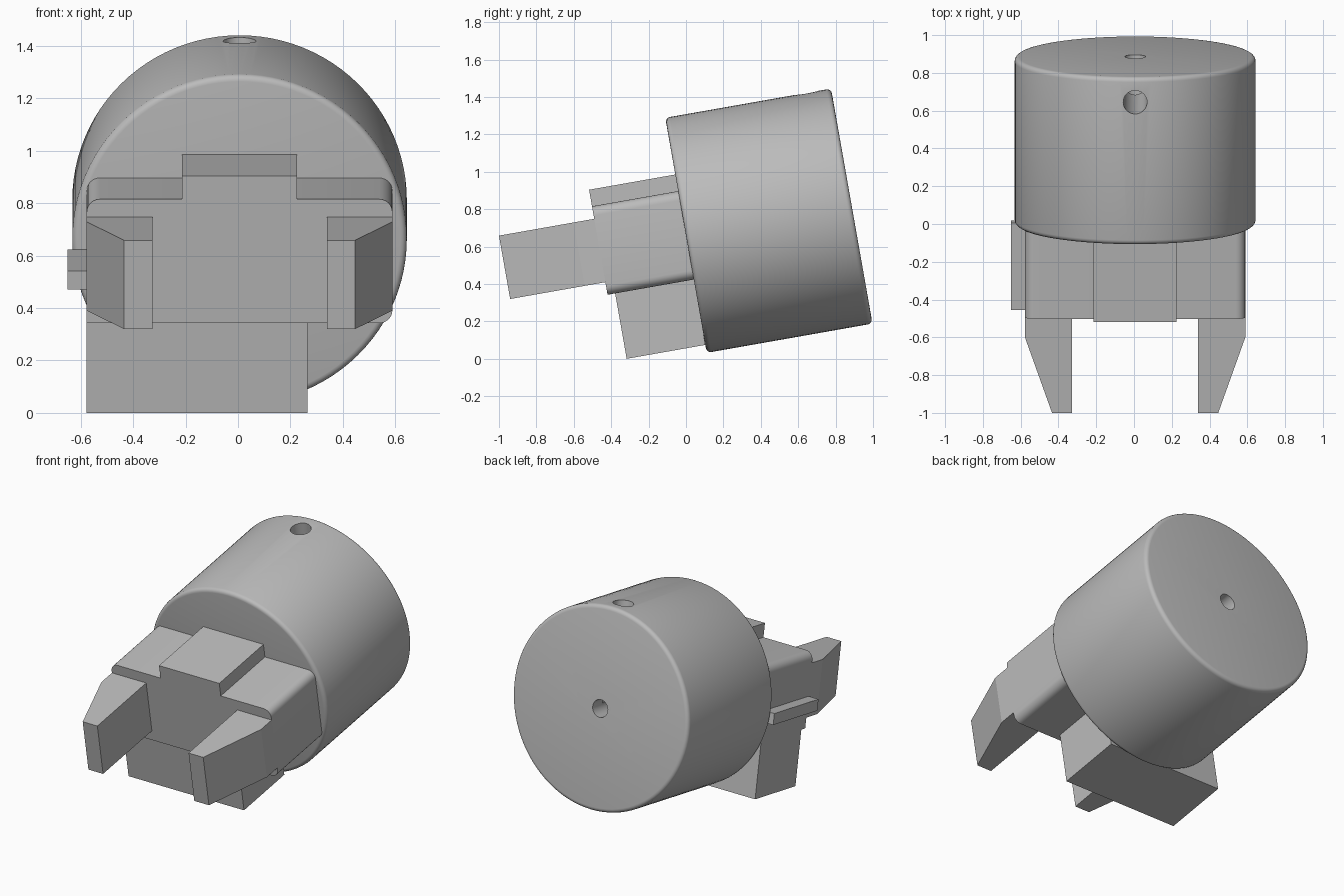
import bpy
import bmesh
import math
from mathutils import Matrix, Vector

cube = bpy.data.objects.get("Cube")
if cube:
    bpy.data.objects.remove(cube, do_unlink=True)

grey = bpy.data.materials.new("plain grey")
grey.use_nodes = True
COLOUR = (0.5, 0.5, 0.5, 1)
grey.diffuse_color = COLOUR
grey.node_tree.nodes["Principled BSDF"].inputs["Base Color"].default_value = COLOUR

# The whole tool tips back by ten degrees; parts are made in its own frame,
# with y along the barrel axis and the barrel's front face at y = 0
TILT = Matrix.Translation((0.006, 0, 0.66)) @ Matrix.Rotation(math.radians(10), 4, 'X')
RADIUS, LENGTH = 0.638, 0.9


def add_object(name, bm):
    bmesh.ops.recalc_face_normals(bm, faces=bm.faces)
    mesh = bpy.data.meshes.new(name)
    bm.to_mesh(mesh)
    bm.free()
    mesh.materials.append(grey)
    obj = bpy.data.objects.new(name, mesh)
    bpy.context.collection.objects.link(obj)
    obj.matrix_world = TILT
    return obj


def prism(name, outline, shift):
    """Extrude a closed outline of 3D points along shift."""
    bm = bmesh.new()
    face = bm.faces.new([bm.verts.new(p) for p in outline])
    extruded = bmesh.ops.extrude_face_region(bm, geom=[face])["geom"]
    verts = [v for v in extruded if isinstance(v, bmesh.types.BMVert)]
    bmesh.ops.translate(bm, verts=verts, vec=Vector(shift))
    return add_object(name, bm)


def block(name, x, y, z):
    outline = [(a, y[0], b) for a, b in
               ((x[0], z[0]), (x[1], z[0]), (x[1], z[1]), (x[0], z[1]))]
    return prism(name, outline, (0, y[1] - y[0], 0))


def rod(name, radius, depth, matrix, sides):
    bm = bmesh.new()
    bmesh.ops.create_cone(bm, cap_ends=True, segments=sides, radius1=radius,
                          radius2=radius, depth=depth, matrix=matrix)
    return add_object(name, bm)


def corner(x, z, r, start):
    """Quarter-circle points around a centre."""
    angles = [math.radians(start + 15 * i) for i in range(7)]
    return [(x + r * math.cos(a), z + r * math.sin(a)) for a in angles]


def smooth(obj):
    bpy.ops.object.select_all(action='DESELECT')
    obj.select_set(True)
    bpy.context.view_layer.objects.active = obj
    bpy.ops.object.shade_smooth_by_angle(angle=math.radians(30))


# Barrel with softened rims
along = Matrix.Rotation(math.radians(-90), 4, 'X')
barrel = rod("barrel", RADIUS, LENGTH, Matrix.Translation((0, LENGTH / 2, 0)) @ along, 96)
bevel = barrel.modifiers.new("rim", 'BEVEL')
bevel.width = 0.025
bevel.segments = 4
bevel.limit_method = 'ANGLE'
bevel.angle_limit = math.radians(40)

# Rear bore and radial screw hole
cutters = [
    rod("bore_cutter", 0.055, 0.8, Matrix.Translation((0, LENGTH - 0.3, 0)) @ along, 32),
    rod("screw_hole_cutter", 0.063, 0.8, Matrix.Translation((0, 0.767, 0.4)), 32),
]
for cutter in cutters:
    cutter.hide_render = True
    cut = barrel.modifiers.new("hole", 'BOOLEAN')
    cut.object = cutter
    cut.operation = 'DIFFERENCE'
    cut.solver = 'EXACT'
bpy.context.view_layer.update()
bpy.context.view_layer.objects.active = barrel
for name in [m.name for m in barrel.modifiers]:
    bpy.ops.object.modifier_apply(modifier=name)
for cutter in cutters:
    bpy.data.objects.remove(cutter, do_unlink=True)
smooth(barrel)

# Gripper body with a raised centre and rounded corners
SIDE, TOP, FRONT, R = 0.583, 0.24, -0.468, 0.05
section = [(-SIDE, -TOP)]
section += corner(SIDE - R, R - TOP, R, -90)
section += corner(SIDE - R, TOP - R, R, 0)
section += [(0.22, TOP), (0.22, 0.33), (-0.22, 0.33), (-0.22, TOP)]
section += corner(R - SIDE, TOP - R, R, 90)
body = prism("gripper_body", [(x, FRONT, z) for x, z in section], (0, 0.03 - FRONT, 0))
smooth(body)

# Pair of tapered jaws
for side, name in ((-1, "right_jaw"), (1, "left_jaw")):
    plan = [(0.333, FRONT), (SIDE, FRONT), (SIDE, -0.58), (0.44, -0.985), (0.333, -0.985)]
    prism(name, [(side * x, y, -0.172) for x, y in plan], (0, 0, 0.344))

# Offset block below and thin rail on the side
block("lower_block", (-SIDE, 0.26), (-0.427, 0), (-0.595, -TOP))
block("side_rail", (-0.656, -SIDE), (FRONT, 0), (-0.11, -0.038))
